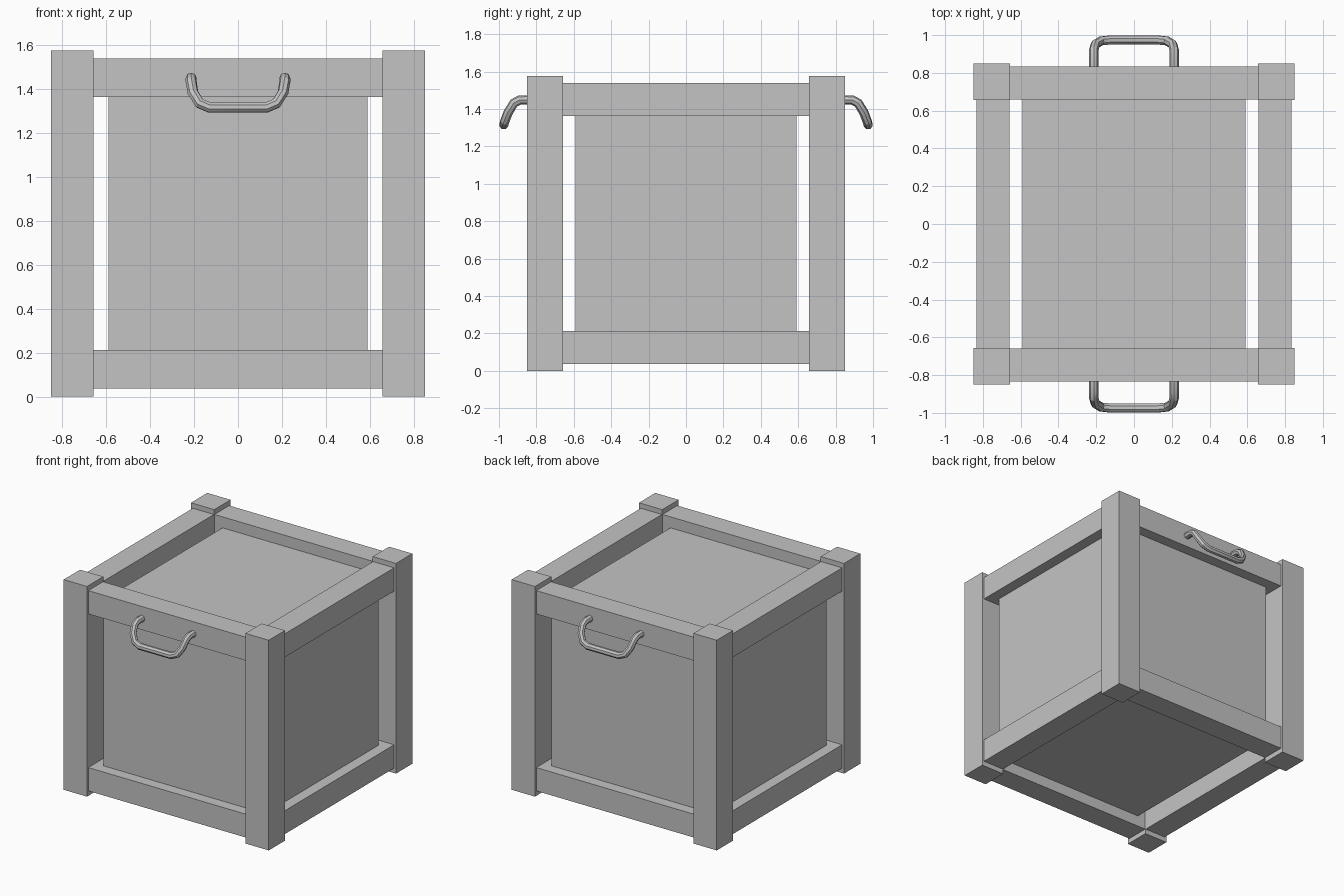
import bpy
from mathutils import Vector

cube = bpy.data.objects.get("Cube")
if cube:
    bpy.data.objects.remove(cube, do_unlink=True)

grey = bpy.data.materials.new("plain_grey")
grey.use_nodes = True
colour = (0.55, 0.55, 0.55, 1)
grey.diffuse_color = colour
grey.node_tree.nodes["Principled BSDF"].inputs["Base Color"].default_value = colour

HEIGHT = 1.575
MID_Z = HEIGHT / 2
POST_IN, POST_OUT = 0.657, 0.85
RAIL = 0.175         # rail thickness
RAIL_C = 0.747       # rail centre, out from the middle
RAIL_DZ = 0.663      # rail centre, up or down from the middle
PANEL_W, PANEL_T = 1.18, 0.01


def box(name, centre, size):
    bpy.ops.mesh.primitive_cube_add(size=1, location=centre)
    obj = bpy.context.object
    obj.name = name
    obj.scale = size
    bpy.ops.object.transform_apply(location=False, rotation=False, scale=True)
    obj.data.materials.append(grey)
    return obj


# Corner posts
post_w = POST_OUT - POST_IN
post_c = (POST_OUT + POST_IN) / 2
for x, x_name in ((-1, "right"), (1, "left")):
    for y, y_name in ((-1, "front"), (1, "back")):
        box(f"{y_name}_{x_name}_post", (x * post_c, y * post_c, MID_Z),
            (post_w, post_w, HEIGHT))

# Rails between the posts, top and bottom
span = 2 * POST_IN
for s, level in ((-1, "bottom"), (1, "top")):
    z = MID_Z + s * RAIL_DZ
    for d, fb, lr in ((-1, "front", "right"), (1, "back", "left")):
        box(f"{level}_{fb}_rail", (0, d * RAIL_C, z), (span, RAIL, RAIL))
        box(f"{level}_{lr}_rail", (d * RAIL_C, 0, z), (RAIL, span, RAIL))

# Thin panels held between the rails, with a gap beside the posts
tall = 2 * RAIL_DZ
for d, fb, lr, tb in ((-1, "front", "right", "bottom"), (1, "back", "left", "top")):
    box(f"{fb}_panel", (0, d * RAIL_C, MID_Z), (PANEL_W, PANEL_T, tall))
    box(f"{lr}_panel", (d * RAIL_C, 0, MID_Z), (PANEL_T, PANEL_W, tall))
    box(f"{tb}_panel", (0, 0, MID_Z + d * RAIL_DZ), (PANEL_W, 2 * RAIL_C, PANEL_T))

# Drooping bar handles, front and back: half a path, mirrored across x
half = [(0.213, 0.82, 1.448), (0.213, 0.89, 1.448), (0.213, 0.92, 1.432),
        (0.205, 0.95, 1.383), (0.175, 0.969, 1.334), (0.13, 0.974, 1.315)]
path = [Vector(p) for p in half]
path += [Vector((-p.x, p.y, p.z)) for p in reversed(path)]
for d, name in ((-1, "front_handle"), (1, "back_handle")):
    curve = bpy.data.curves.new(name, "CURVE")
    curve.dimensions = "3D"
    curve.bevel_depth = 0.025
    curve.bevel_resolution = 2
    curve.use_fill_caps = True
    spline = curve.splines.new("POLY")
    spline.points.add(len(path) - 1)
    for point, p in zip(spline.points, path):
        point.co = (p.x * -d, p.y * d, p.z, 1)
    curve.materials.append(grey)
    handle = bpy.data.objects.new(name, curve)
    bpy.context.collection.objects.link(handle)
    bpy.ops.object.select_all(action="DESELECT")
    handle.select_set(True)
    bpy.context.view_layer.objects.active = handle
    bpy.ops.object.convert(target="MESH")
    bpy.ops.object.shade_smooth_by_angle()
